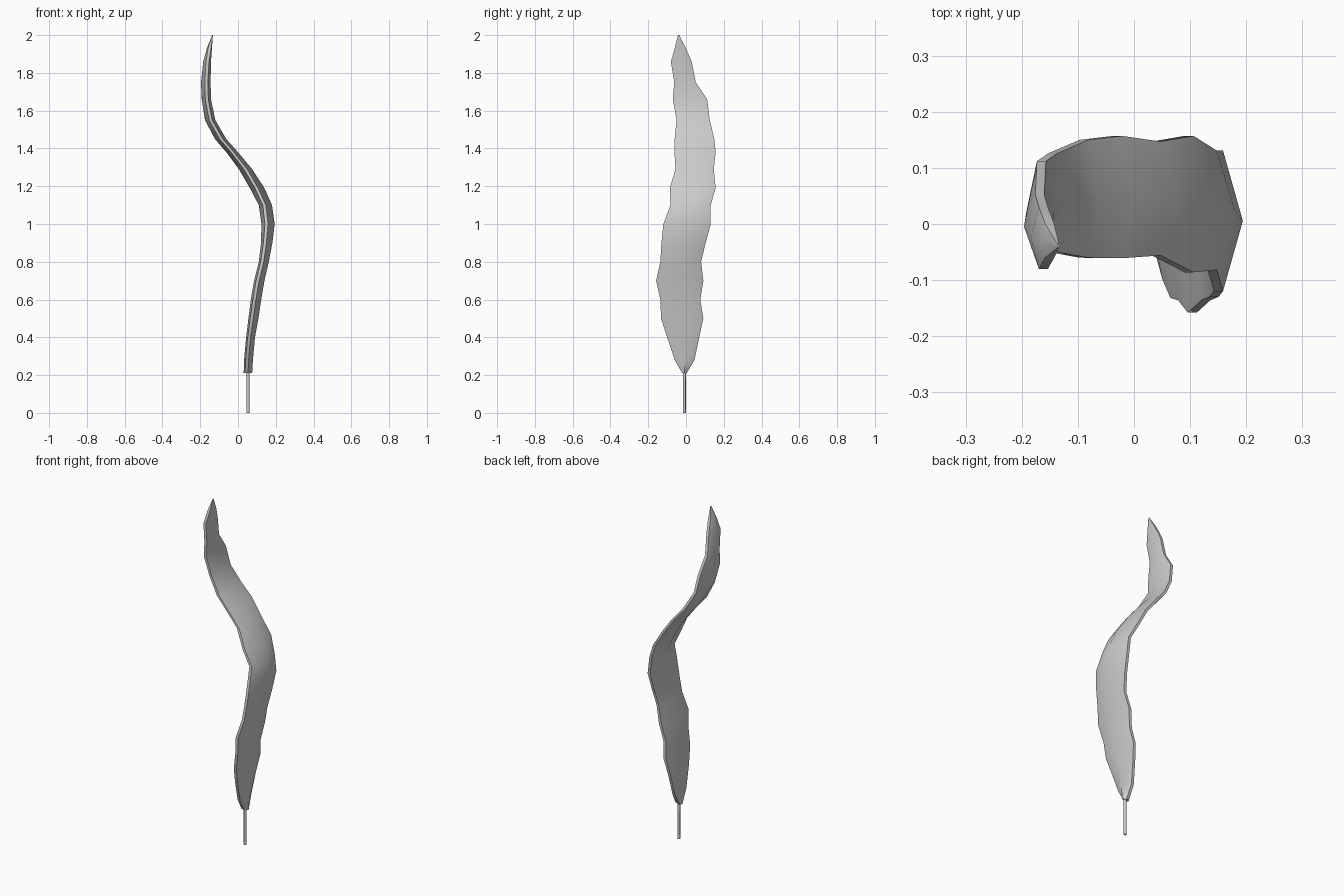
import bpy, bmesh

# Blade stations: z, left x, right x (front view), near y, far y (side view)
STATIONS = [
    (0.21, 0.030, 0.075, -0.020, 0.003),
    (0.28, 0.032, 0.079, -0.060, 0.045),
    (0.40, 0.043, 0.090, -0.100, 0.070),
    (0.50, 0.055, 0.108, -0.132, 0.092),
    (0.60, 0.068, 0.123, -0.136, 0.076),
    (0.70, 0.085, 0.140, -0.158, 0.092),
    (0.80, 0.110, 0.163, -0.136, 0.080),
    (0.90, 0.122, 0.182, -0.130, 0.104),
    (1.00, 0.124, 0.194, -0.120, 0.131),
    (1.10, 0.110, 0.180, -0.082, 0.131),
    (1.19, 0.063, 0.140, -0.086, 0.157),
    (1.29, 0.005, 0.075, -0.056, 0.147),
    (1.38, -0.062, 0.000, -0.061, 0.157),
    (1.45, -0.122, -0.062, -0.060, 0.150),
    (1.55, -0.175, -0.120, -0.050, 0.126),
    (1.66, -0.192, -0.143, -0.070, 0.112),
    (1.75, -0.196, -0.145, -0.062, 0.052),
    (1.86, -0.184, -0.143, -0.080, 0.030),
    (1.93, -0.165, -0.138, -0.060, 0.000),
    (2.00, -0.137, -0.133, -0.042, -0.036),
]


def section(z, xl, xr, y0, y1):
    """Six-sided lens: thick in the middle, thin at both edges."""
    bias = 0.34 if z < 0.9 else min(0.55, 0.34 + (z - 0.9) * 0.4)
    xe = xl + (xr - xl) * bias
    h = min(0.008, (xr - xl) * 0.3)
    ym = (y0 + y1) / 2
    return [(xe - h, y0, z), (xe + h, y0, z), (xr, ym, z),
            (xe + h, y1, z), (xe - h, y1, z), (xl, ym, z)]


# Wavy leaf blade, lofted through the sections
bm = bmesh.new()
rings = [[bm.verts.new(p) for p in section(*s)] for s in STATIONS]
for a, b in zip(rings, rings[1:]):
    for i in range(6):
        j = (i + 1) % 6
        bm.faces.new((a[i], a[j], b[j], b[i]))
bm.faces.new(rings[0][::-1])
bm.faces.new(rings[-1])
bmesh.ops.recalc_face_normals(bm, faces=bm.faces)
mesh = bpy.data.meshes.new("leaf_blade")
bm.to_mesh(mesh)
bm.free()
blade = bpy.data.objects.new("leaf_blade", mesh)
bpy.context.collection.objects.link(blade)
bpy.context.view_layer.objects.active = blade
blade.select_set(True)
bpy.ops.object.shade_smooth_by_angle(angle=0.8)

# Thin stem
bpy.ops.mesh.primitive_cylinder_add(vertices=6, radius=0.008, depth=0.24,
                                    location=(0.053, -0.009, 0.12))
bpy.context.object.name = "stem"
bpy.ops.object.shade_smooth_by_angle(angle=1.1)
